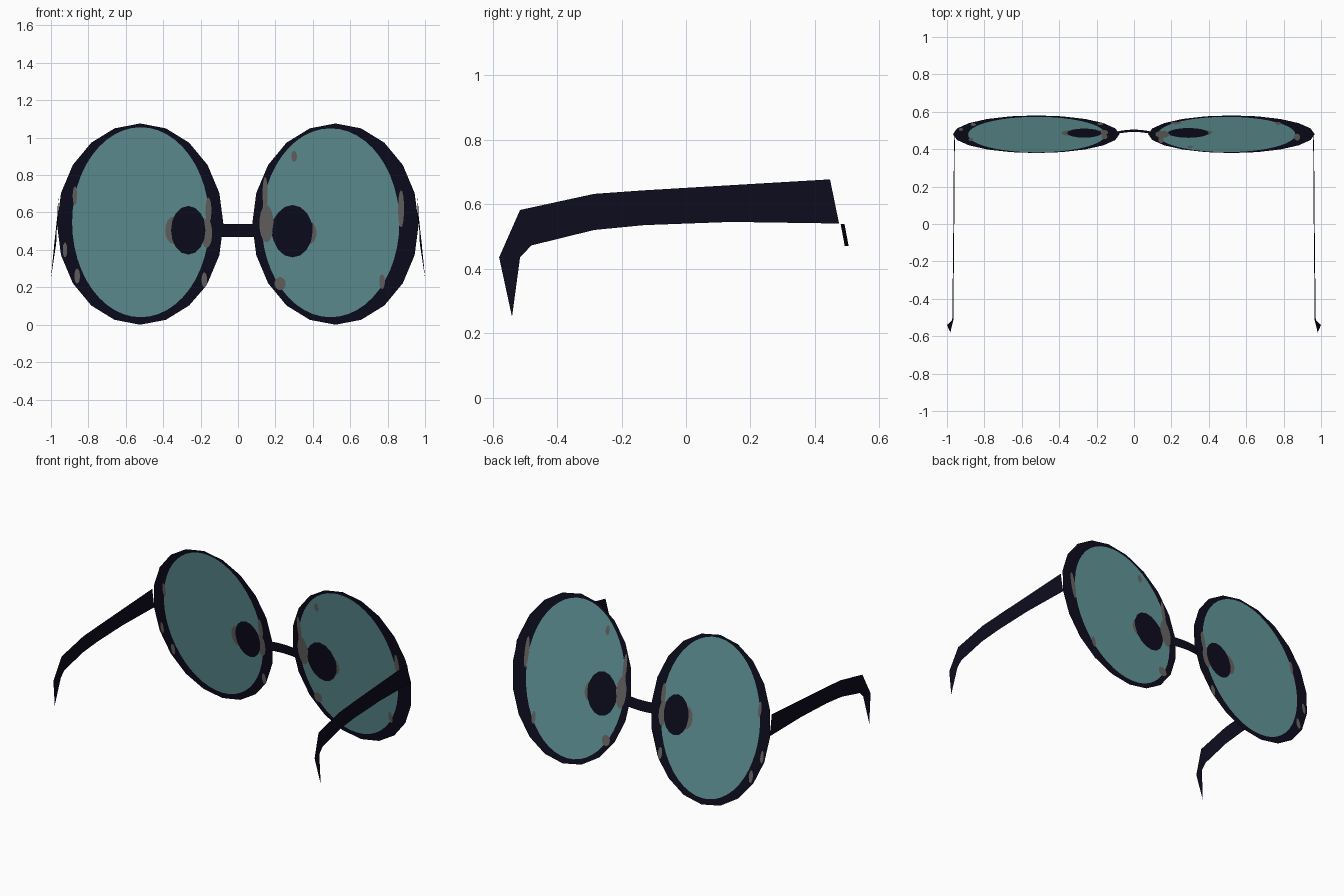
import bpy, bmesh, math
from mathutils import Vector
from mathutils.geometry import delaunay_2d_cdt

if "Cube" in bpy.data.objects:
    bpy.data.objects.remove(bpy.data.objects["Cube"])


def material(name, rgb):
    m = bpy.data.materials.new(name)
    m.diffuse_color = (*rgb, 1)
    m.use_nodes = True
    m.node_tree.nodes["Principled BSDF"].inputs["Base Color"].default_value = m.diffuse_color
    return m


FRAME = material("dark navy frame", (0.004, 0.0037, 0.013))
GLASS = material("teal glass", (0.122, 0.305, 0.323))
GREY = material("smoky grey", (0.14, 0.135, 0.13))


def make_object(name, verts, faces, mats, out, mat_ids=None):
    """Sheet mesh whose faces all point along the direction out."""
    me = bpy.data.meshes.new(name)
    me.from_pydata(verts, [], faces)
    for m in mats:
        me.materials.append(m)
    if mat_ids:
        for p, i in zip(me.polygons, mat_ids):
            p.material_index = i
    bm = bmesh.new()
    bm.from_mesh(me)
    bm.normal_update()
    bmesh.ops.reverse_faces(bm, faces=[f for f in bm.faces if f.normal.dot(out) < 0])
    bm.to_mesh(me)
    bm.free()
    ob = bpy.data.objects.new(name, me)
    bpy.context.collection.objects.link(ob)
    return ob


def plane_y(z):
    """Depth of the tilted lens plane: the top leans back towards the temples."""
    return 0.48 - 0.187 * (z - 0.538)


def ellipse(cx, cz, rx, rz, n):
    return [Vector((cx + rx * math.sin(2 * math.pi * i / n),
                    cz + rz * math.cos(2 * math.pi * i / n))) for i in range(n)]


def inside(p, e):
    return ((p.x - e[0]) / e[2]) ** 2 + ((p.y - e[1]) / e[3]) ** 2 < 1


def lens(name, cx, glass, pad, greys):
    """Flat 20-sided disc cut into rim, glass, nose pad and grey patches."""
    loops = [ellipse(cx, 0.538, 0.445, 0.538, 20), ellipse(*glass, 48), ellipse(*pad, 16)]
    loops += [ellipse(*g, 14) for g in greys]
    pts, edges = [], []
    for lp in loops:
        k, n = len(pts), len(lp)
        pts += lp
        edges += [(k + i, k + (i + 1) % n) for i in range(n)]
    res = delaunay_2d_cdt(pts, edges, [], 0, 1e-5)
    verts2, faces = res[0], res[2]
    ids = []
    for f in faces:
        c = sum((verts2[i] for i in f), Vector((0, 0))) / len(f)
        if inside(c, pad):
            ids.append(0)
        elif any(inside(c, g) for g in greys):
            ids.append(2)
        else:
            ids.append(1 if inside(c, glass) else 0)
    verts = [(v.x, plane_y(v.y), v.y) for v in verts2]
    make_object(name, verts, faces, [FRAME, GLASS, GREY], Vector((0, 1, 0.19)), ids)


# Lenses with rim, pads and grey wear marks
lens("left_lens", -0.523, (-0.52, 0.548, 0.367, 0.508), (-0.266, 0.505, 0.092, 0.13),
     [(-0.34, 0.505, 0.05, 0.075), (-0.168, 0.49, 0.03, 0.08), (-0.158, 0.61, 0.016, 0.07),
      (-0.872, 0.69, 0.012, 0.05), (-0.925, 0.4, 0.012, 0.04), (-0.86, 0.26, 0.015, 0.04),
      (-0.18, 0.24, 0.015, 0.04)])
lens("right_lens", 0.521, (0.495, 0.545, 0.368, 0.505), (0.291, 0.5, 0.108, 0.14),
     [(0.38, 0.49, 0.04, 0.06), (0.152, 0.54, 0.038, 0.1), (0.145, 0.7, 0.014, 0.09),
      (0.872, 0.62, 0.016, 0.1), (0.225, 0.22, 0.03, 0.035), (0.77, 0.23, 0.015, 0.04),
      (0.3, 0.9, 0.015, 0.03)])

# Nose bridge: gently bowed strip
verts, faces = [], []
STEPS = 6
for i in range(STEPS + 1):
    x = -0.1 + 0.2 * i / STEPS
    bow = 0.012 * (1 - (x / 0.1) ** 2)
    for z in (0.47, 0.538):
        verts.append((x, plane_y(z) + bow, z))
    if i:
        k = 2 * i
        faces.append((k - 2, k, k + 1, k - 1))
make_object("nose_bridge", verts, faces, [FRAME], Vector((0, 1, 0)))

# Temples: (upper y, z), (lower y, z), sideways position of each
STATIONS = [((0.447, 0.677), (0.475, 0.54), 0.958, 0.962),
            ((0.14, 0.659), (0.14, 0.545), 0.960, 0.965),
            ((-0.13, 0.643), (-0.13, 0.535), 0.962, 0.967),
            ((-0.285, 0.632), (-0.285, 0.52), 0.964, 0.969),
            ((-0.515, 0.582), (-0.48, 0.472), 0.966, 0.971),
            ((-0.58, 0.435), (-0.515, 0.435), 0.982, 0.972)]
for side, s in (("left", -1), ("right", 1)):
    verts, faces = [], []
    for i, (up, low, xu, xl) in enumerate(STATIONS):
        verts += [(s * xu, *up), (s * xl, *low)]
        if i:
            k = 2 * i
            faces.append((k - 2, k, k + 1, k - 1))
    # pointed ear tip
    verts.append((s * 1.0, -0.54, 0.25))
    n = len(verts)
    faces.append((n - 3, n - 1, n - 2))
    make_object(side + "_temple", verts, faces, [FRAME], Vector((s, 0, 0)))
